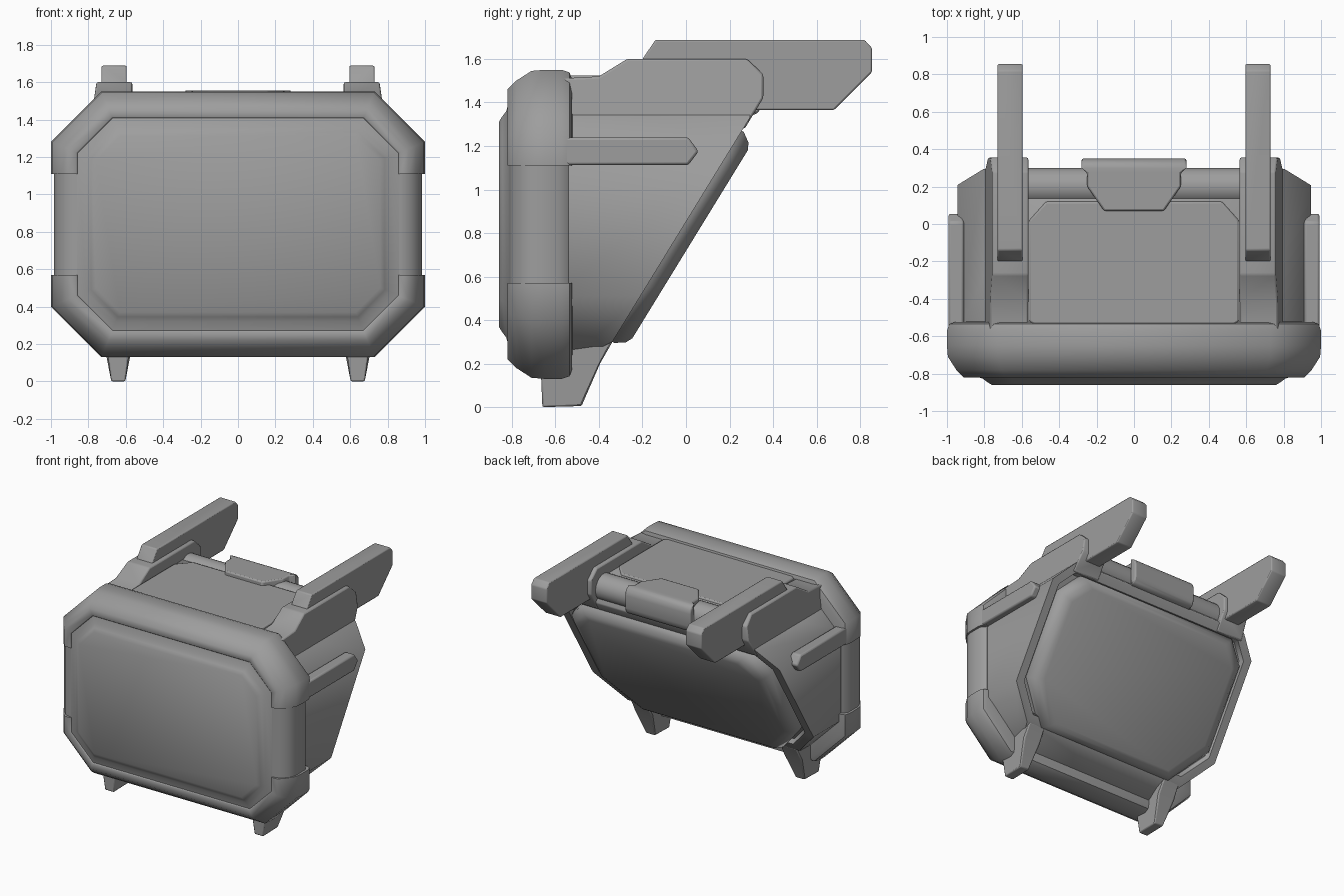
import bpy, bmesh, math

cube = bpy.data.objects.get("Cube")
if cube:
    bpy.data.objects.remove(cube, do_unlink=True)

grey = bpy.data.materials.new("mid grey")
grey.use_nodes = True
grey.diffuse_color = (0.34, 0.34, 0.34, 1)
grey.node_tree.nodes["Principled BSDF"].inputs["Base Color"].default_value = (0.34, 0.34, 0.34, 1)

MID = 0.84  # height of the frame's centre


def finish(name, bm, bevel=0, segments=2, mirror=False):
    bmesh.ops.recalc_face_normals(bm, faces=bm.faces)
    mesh = bpy.data.meshes.new(name)
    bm.to_mesh(mesh)
    bm.free()
    mesh.materials.append(grey)
    obj = bpy.data.objects.new(name, mesh)
    bpy.context.collection.objects.link(obj)
    bpy.ops.object.select_all(action='DESELECT')
    obj.select_set(True)
    bpy.context.view_layer.objects.active = obj
    bpy.ops.object.shade_smooth_by_angle(angle=math.radians(50))
    if bevel:
        mod = obj.modifiers.new("Bevel", 'BEVEL')
        mod.width, mod.segments = bevel, segments
        mod.limit_method = 'ANGLE'
    if mirror:
        obj.modifiers.new("Mirror", 'MIRROR')
    return obj


def loft(rings):
    """Skin a list of closed point rings and cap both ends."""
    bm = bmesh.new()
    rows = [[bm.verts.new(p) for p in ring] for ring in rings]
    for a, b in zip(rows, rows[1:]):
        for i in range(len(a)):
            j = (i + 1) % len(a)
            bm.faces.new((a[i], a[j], b[j], b[i]))
    bm.faces.new(rows[0])
    bm.faces.new(rows[-1])
    return bm


def prism(name, profile, x0, x1, **kw):
    """Extrude a (y, z) profile across x."""
    return finish(name, loft([[(x, y, z) for y, z in profile] for x in (x0, x1)]), **kw)


def corner(hx, hz, c, inset):
    """Right-hand upper corner of an inset octagon, relative to its centre."""
    c -= inset * (2 - math.sqrt(2))
    return [(hx - inset, hz - inset - c), (hx - inset - c, hz - inset)]


def octagon(hx, hz, c, inset, y, mid=MID):
    a, b = corner(hx, hz, c, inset)
    half = [a, b, (-b[0], b[1]), (-a[0], a[1])]
    pts = half + [(-x, -z) for x, z in half]
    return [(x, y, z + mid) for x, z in pts]


FRAME = (1.0, 0.71, 0.27)

# Front panel, gently raised
finish("front_panel", loft([octagon(*FRAME, t, y) for t, y in
       ((0.13, -0.6), (0.14, -0.812), (0.19, -0.826), (0.215, -0.845), (0.24, -0.86))]))

# Frame: upper and lower brackets swept round the octagon
section = [(-0.74, 0.15), (-0.815, 0.142), (-0.82, 0.135), (-0.82, 0.09), (-0.78, 0.05),
           (-0.71, 0.005), (-0.65, 0), (-0.57, 0), (-0.535, 0.012), (-0.525, 0.04), (-0.52, 0.17)]
for name, s in (("upper_bracket", 1), ("lower_bracket", -1)):
    path = []
    for y, t in section:
        a, b = corner(*FRAME, t)
        half = [(a[0], 0.27), a, b]
        pts = half + [(-x, z) for x, z in reversed(half)]
        path.append([(x, y, MID + s * z) for x, z in pts])
    finish(name, loft([list(ring) for ring in zip(*path)]))

# Side posts joining the brackets, rounded towards the outside
post = [(0.8, -0.54), (0.95, -0.54), (0.983, -0.58), (0.983, -0.7), (0.965, -0.75),
        (0.92, -0.795), (0.87, -0.81), (0.8, -0.81)]
finish("side_post", loft([[(x, y, z) for x, y in post] for z in (0.5, 1.18)]), mirror=True)

# Tapered body: octagonal prism sliced by the sloping back and underside
body = loft([octagon(0.945, 0.66, 0.32, 0, y, 0.85) for y in (-0.6, 0.295)])


def slice_off(bm, point, normal):
    cut = bmesh.ops.bisect_plane(bm, geom=bm.verts[:] + bm.edges[:] + bm.faces[:], dist=1e-5,
                                 plane_co=point, plane_no=normal, clear_outer=True)
    edges = [e for e in cut["geom_cut"] if isinstance(e, bmesh.types.BMEdge)]
    return bmesh.ops.edgeloop_fill(bm, edges=edges)["faces"]


slice_off(body, (0, 0.13, 1.51), (0, 1, 1))
slice_off(body, (0, -0.338, 0.3), (0, 0.1, -0.2))
back = slice_off(body, (0, -0.4, 0.2), (0, 1.14, -0.7))
bmesh.ops.recalc_face_normals(body, faces=body.faces)
# Rim round a shallow recess
for width, depth in ((0.065, 0), (0.015, -0.035)):
    bmesh.ops.inset_individual(body, faces=back, thickness=width, depth=depth, use_even_offset=True)
finish("body", body)

# Rear panel standing proud of the sloping back
side = [(0.6, 0.3), (0.855, 0.56), (0.855, 1.13), (0.71, 1.27)]
outline = side + [(-x, z) for x, z in reversed(side)]


def on_slope(x, z, scale, lift):
    z = 0.785 + (z - 0.785) * scale
    return (x * scale, -0.4 + (z - 0.2) * 0.614 + 0.852 * lift, z - 0.523 * lift)


finish("rear_panel", loft([[on_slope(x, z, s, o) for x, z in outline] for s, o in
       ((1, -0.05), (1, 0.01), (0.945, 0.055), (0.89, 0.07))]))

# Top panel with clipped corners
outline = [(0.56, 0.02), (0.47, 0.12), (-0.47, 0.12), (-0.56, 0.02),
           (-0.56, -0.52), (-0.45, -0.6), (0.45, -0.6), (0.56, -0.52)]
finish("top_panel", loft([[(x, y, z) for x, y in outline] for z in (1.42, 1.524)]), bevel=0.01)

# Rear bar and its sleeve
bar = [(0.2 + 0.1 * math.cos(i * math.tau / 20), 1.43 + 0.1 * math.sin(i * math.tau / 20))
       for i in range(20)]
prism("rear_bar", bar, -0.6, 0.6)
sleeve = [(0.28, 0.35), (0.28, 0.3), (0.25, 0.27), (0.25, 0.2), (0.16, 0.07)]
sleeve += [(-x, y) for x, y in reversed(sleeve)]
bm = loft([[(x, y, z) for x, y in sleeve] for z in (1.34, 1.555)])
rear_edges = [e for e in bm.edges if all(v.co.y > 0.34 for v in e.verts)
              and abs(e.verts[0].co.x - e.verts[1].co.x) > 0.3]
bmesh.ops.bevel(bm, geom=rear_edges, offset=0.06, segments=3, profile=0.5, affect='EDGES')
finish("bar_sleeve", bm, bevel=0.01)

# Shoulder rails carrying the arms, sunk into the body's upper slopes
rail = [(-0.58, 1.25), (-0.58, 1.51), (-0.4, 1.52), (-0.27, 1.6), (0.28, 1.6),
        (0.355, 1.53), (0.355, 1.42), (0.27, 1.28)]
inner = [(0.565, y, z) for y, z in rail]
outer = [(0.757 + (1.6 - z) * 0.14, y, z) for y, z in rail]
finish("shoulder_rail", loft([inner, outer]), bevel=0.01, mirror=True)

# Arms
arm = [(-0.2, 1.6), (-0.14, 1.688), (0.82, 1.688), (0.855, 1.65), (0.855, 1.54),
       (0.68, 1.365), (-0.09, 1.365), (-0.2, 1.5)]
prism("arm", arm, 0.595, 0.73, bevel=0.008, mirror=True)

# Side strips with pointed ends
strip = [(-0.56, 1.112), (0.01, 1.112), (0.058, 1.175), (0.01, 1.24), (-0.56, 1.24)]
prism("side_strip", strip, 0.91, 0.992, bevel=0.012, mirror=True)

# Feet, running up into the rim
foot = [(-0.67, 0.24), (-0.66, 0), (-0.48, 0.005), (-0.395, 0.2), (-0.335, 0.305), (-0.45, 0.4)]
ins = [(0.57 + max(0, 0.2 - z) * 0.16, y, z) for y, z in foot]
out = [(0.71 - max(0, 0.2 - z) * 0.16, y, z) for y, z in foot]
finish("foot", loft([ins, out]), bevel=0.008, mirror=True)
